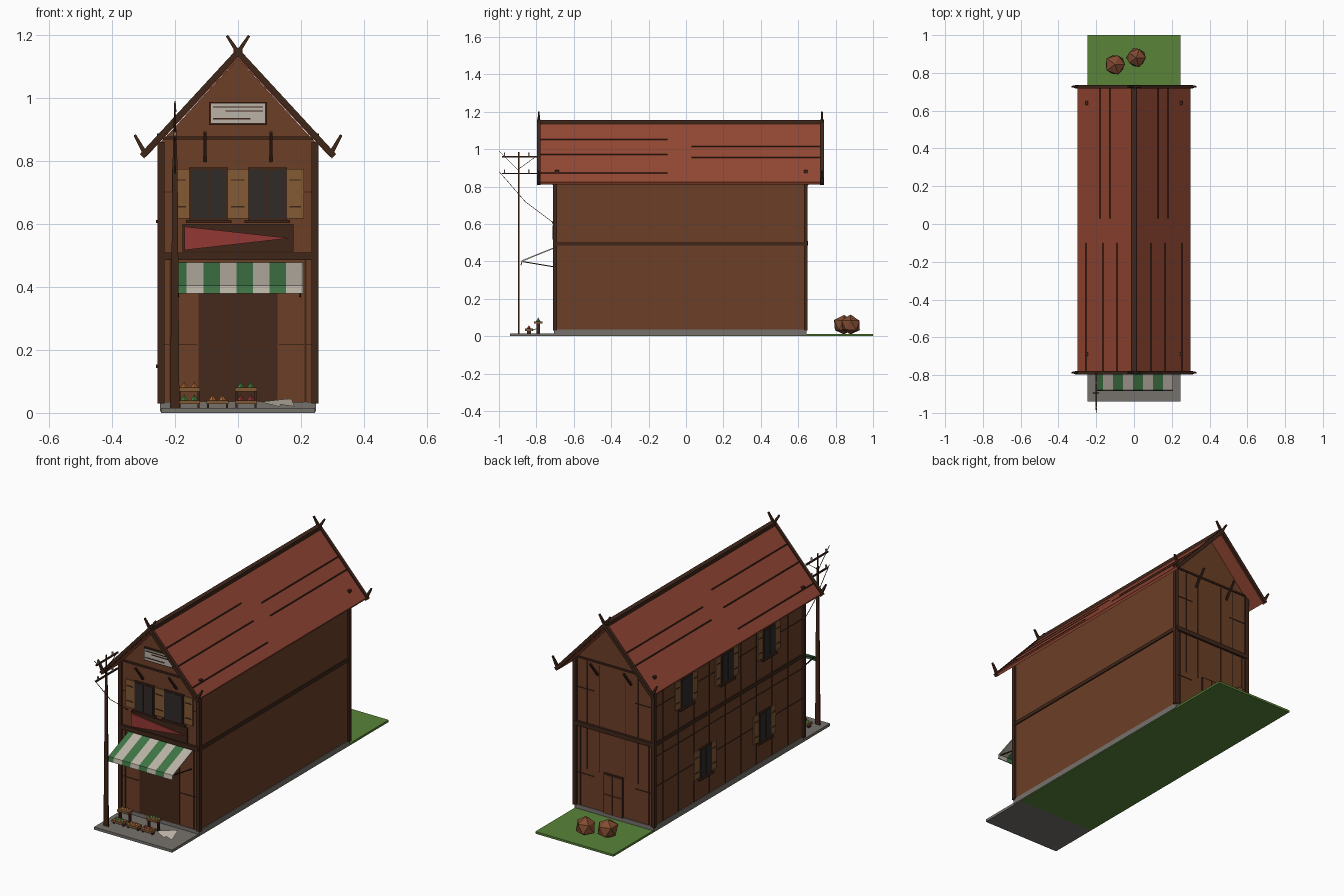
import bpy, bmesh, math, random
from mathutils import Vector

if "Cube" in bpy.data.objects:
    bpy.data.objects.remove(bpy.data.objects["Cube"])
random.seed(4)

COLORS = dict(wall=(.15, .05, .02), dark=(.05, .019, .01), roof=(.29, .062, .034), door=(.06, .022, .011),
              glass=(.028, .024, .022), shutter=(.23, .1, .035), red=(.29, .04, .035), green=(.05, .18, .06),
              cream=(.5, .45, .38), grass=(.1, .23, .04), stone=(.18, .165, .15), rock=(.22, .07, .03),
              leaf=(.06, .25, .05), orange=(.5, .15, .03))
MATS = {}
for n, c in COLORS.items():
    MATS[n] = bpy.data.materials.new(n)
    MATS[n].diffuse_color = (*c, 1)


def mesh(name, verts, faces, mat):
    me = bpy.data.meshes.new(name)
    me.from_pydata([tuple(v) for v in verts], [], faces)
    bm = bmesh.new()
    bm.from_mesh(me)
    bmesh.ops.recalc_face_normals(bm, faces=bm.faces)
    bm.to_mesh(me)
    bm.free()
    ob = bpy.data.objects.new(name, me)
    bpy.context.collection.objects.link(ob)
    me.materials.append(MATS[mat])
    return ob


def prism(name, pts, y0, y1, mat):
    """Extrude an (x, z) outline along y."""
    n = len(pts)
    verts = [(x, y, z) for y in (y0, y1) for x, z in pts]
    faces = [tuple(range(n)), tuple(range(n, 2 * n))]
    faces += [(i, (i + 1) % n, n + (i + 1) % n, n + i) for i in range(n)]
    return mesh(name, verts, faces, mat)


def box(name, x0, x1, y0, y1, z0, z1, mat):
    return prism(name, [(x0, z0), (x1, z0), (x1, z1), (x0, z1)], y0, y1, mat)


def beam(name, p, q, w, mat, w2=None):
    """Square bar from p to q, tapering from w to w2."""
    p, q = Vector(p), Vector(q)
    w2 = w if w2 is None else w2
    d = (q - p).normalized()
    s = d.cross(Vector((0, 1, 0)) if abs(d.y) < .9 else Vector((0, 0, 1))).normalized()
    t = d.cross(s)
    verts = [c + (s * a + t * b) * r / 2 for c, r in ((p, w), (q, w2))
             for a, b in ((-1, -1), (1, -1), (1, 1), (-1, 1))]
    faces = [(0, 1, 2, 3), (4, 5, 6, 7)] + [(i, (i + 1) % 4, 4 + (i + 1) % 4, 4 + i) for i in range(4)]
    return mesh(name, verts, faces, mat)


F, B, W = -.70, .64, .245      # front wall, back wall, half width


def panel(name, side, u0, u1, z0, z1, out, mat):
    """Slab fixed to the front, back or left wall."""
    if side == "front":
        return box(name, u0, u1, F - out, F + .005, z0, z1, mat)
    if side == "back":
        return box(name, u0, u1, B - .005, B + out, z0, z1, mat)
    return box(name, -W - out, -W + .005, u0, u1, z0, z1, mat)


def window(side, c, z0, z1, hw=.062, sh=.055):
    panel("window_frame", side, c - hw, c + hw, z0, z1, .008, "dark")
    for s in (-1, 1):
        a, b = sorted((c + s * .004, c + s * (hw - .007)))
        panel("window_pane", side, a, b, z0 + .008, z1 - .008, .011, "glass")
        a, b = sorted((c + s * hw, c + s * (hw + sh)))
        panel("window_shutter", side, a, b, z0 + .008, z1 - .006, .006, "shutter")
        for k in (.25, .75):
            z = z0 + (z1 - z0) * k
            panel("shutter_slat", side, a + .008, b - .01, z, z + .004, .009, "dark")
    panel("window_sill", side, c - hw - .01, c + hw + .01, z0 - .007, z0 + .003, .016, "dark")


# Ground and plinth
box("pavement", -W, W, -.94, -.65, 0, .015, "stone")
box("ground", -W, W, -.65, 1, 0, .012, "grass")
box("plinth", -.248, .248, -.705, .645, .005, .035, "stone")

# House body with gables
prism("house_body", [(-W, .03), (W, .03), (W, .86), (0, 1.125), (-W, .86)], F, B, "wall")

# Timber frame
for x in (-W, W):
    for y in (F, B):
        box("corner_post", x - .011, x + .011, y - .01, y + .01, .03, .86, "dark")
    box("side_beam", x - .007, x + .007, F, B, .485, .505, "dark")
for s in ("front", "back"):
    panel("floor_beam", s, -W, W, .485, .51, .012, "dark")
    panel("tie_beam", s, -W, W, .868, .878, .006, "dark")
    for sx in (-1, 1):
        for z in (.215, .245, .66, .7):
            a, b = sorted((sx * .13, sx * .235))
            if z in (.215, .7):
                panel("plank_seam", s, a, b, z, z + .004, .003, "dark")
        panel("wall_stud", s, sx * .215 - .003, sx * .215 + .003, .035, .485, .004, "dark")
for x in (-.15, -.07, .09, .17):
    panel("plank_seam", "back", x, x + .004, .25, .86, .003, "dark")
for i in range(9):
    y = F + .14 * (i + 1)
    panel("plank_seam", "left", y - .002, y + .002, .035, .82, .003, "dark")
for z in (.25, .42, .7):
    panel("plank_seam", "left", F, B, z, z + .004, .003, "dark")

# Roof slabs, ridge and battens
for s in (-1, 1):
    prism("roof_slope", [(0, 1.15), (s * .30, .825), (s * .293, .812), (0, 1.125)], -.785, .725, "roof")
    for y0, y1, k in ((-.78, -.1, .3), (-.78, -.1, .55), (-.78, -.1, .85), (.03, .72, .42), (.03, .72, .6)):
        x, z = s * .3 * k, 1.15 - .325 * k
        beam("roof_batten", (x, y0, z), (x, y1, z), .005, "dark")
    for y in (-.69, .64):
        beam("roof_peg", (s * .25, y - .01, .881), (s * .25, y + .01, .881), .014, "dark")
    # Barge boards with crossed tips and upturned eaves
    for y in (-.787, .727):
        beam("barge_board", (s * .305, y, .815), (-s * .006, y, 1.152), .019, "dark")
        beam("ridge_horn", (0, y, 1.145), (-s * .035, y, 1.198), .014, "dark", .008)
        beam("eave_horn", (s * .293, y, .82), (s * .328, y, .883), .016, "dark", .008)
    for y, o in ((F, -.07), (B, .07)):
        beam("gable_bracket", (s * .105, y, .80), (s * .105, y + o, .89), .01, "dark")
box("ridge_cap", -.014, .014, -.79, .73, 1.135, 1.155, "dark")

# Windows
for c in (-.093, .093):
    window("front", c, .61, .78)
for c in (.354, -.012, -.387):
    window("left", c, .61, .78, .055, .045)
for c in (.184, -.35):
    window("left", c, .15, .32, .055, .045)

# Gable vent
panel("vent_frame", "front", -.092, .092, .915, .988, .01, "dark")
panel("vent_board", "front", -.086, .086, .921, .982, .014, "cream")
for z, a, b in ((.932, -.08, .04), (.957, -.04, .08), (.97, -.08, .08)):
    panel("vent_slot", "front", a, b, z, z + .004, .017, "dark")

# Pennant signboard without lettering
panel("sign_board", "front", -.176, .176, .512, .6, .008, "dark")
prism("sign_pennant", [(-.17, .517), (.165, .555), (-.17, .592)], F - .014, F - .006, "red")

# Shop opening and back door
panel("shop_opening", "front", -.125, .125, .03, .44, .004, "door")
panel("door_frame", "back", -.055, .065, .03, .26, .007, "dark")
for a, b in ((-.049, .002), (.008, .059)):
    for z0, z1 in ((.035, .14), (.146, .252)):
        panel("door_leaf", "back", a, b, z0, z1, .01, "wall")

# Striped awning
edges = [-.197] + [-.163 + .0527 * i for i in range(8)]
for i, (a, b) in enumerate(zip(edges, edges[1:])):
    verts = [(x, y, z) for x in (a, b) for y, z in
             ((F, .478), (-.88, .405), (-.885, .38), (-.879, .379), (-.874, .4), (F, .471))]
    faces = [tuple(range(6)), tuple(range(6, 12))] + [(j, (j + 1) % 6, 6 + (j + 1) % 6, 6 + j) for j in range(6)]
    mesh("awning_stripe", verts, faces, "cream" if i % 2 else "green")
for x in (-.19, .198):
    beam("awning_brace", (x, F, .37), (x, -.88, .4), .005, "dark")

# Utility pole with cross arms and wires
prism("pole", [(-.216, .01), (-.186, .01), (-.192, .78), (-.199, .985), (-.203, .985), (-.208, .78)],
      -.897, -.891, "dark")
for z in (.87, .96):
    beam("pole_arm", (-.2, -.985, z), (-.2, -.79, z), .008, "dark")
    for y in (-.97, -.84):
        beam("insulator", (-.2, y, z), (-.2, y, z + .022), .007, "cream")
for p, q in (((-.2, -1, .99), (-.2, -.9, .89)), ((-.2, -.9, .89), (-.2, -.81, .955)),
             ((-.2, -.999, .88), (-.2, -.86, .72)), ((-.2, -.86, .72), (-.2, F, .6))):
    beam("wire", p, q, .0025, "dark")

# Produce crates in two stepped rows
for r, (y, z) in enumerate(((-.84, .028), (-.79, .068))):
    for j, x in enumerate((-.155, -.065, .025)):
        if r and j == 1:
            continue
        box("produce_crate", x - .035, x + .035, y - .022, y + .022, z, z + .012, "shutter")
        for s in (-1, 1):
            box("crate_leg", x + s * .03 - .003, x + s * .03 + .003, y - .01, y + .01, .01, z, "dark")
            bm = bmesh.new()
            bmesh.ops.create_cone(bm, segments=4, radius1=.012, radius2=0, depth=.02, cap_ends=True)
            me = bpy.data.meshes.new("produce")
            bm.to_mesh(me)
            bm.free()
            me.materials.append(MATS[("leaf", "orange", "red")[(j + r) % 3]])
            ob = bpy.data.objects.new("produce", me)
            ob.location = (x + s * .016, y, z + .021)
            bpy.context.collection.objects.link(ob)
for x0, x1, x2 in ((.08, .18, .17), (.07, .13, .16)):
    mesh("paper_sheet", [(x0, -.83, .035), (x1, -.85, .02), (x2, -.78, .045)], [(0, 1, 2)], "cream")

# Boulders on the grass
for x, y, r in ((-.1, .845, .058), (.012, .88, .054)):
    bm = bmesh.new()
    bmesh.ops.create_icosphere(bm, subdivisions=1, radius=r)
    for v in bm.verts:
        v.co *= random.uniform(.92, 1.1)
        v.co.z = max(v.co.z, -.048)
    me = bpy.data.meshes.new("boulder")
    bm.to_mesh(me)
    bm.free()
    me.materials.append(MATS["rock"])
    ob = bpy.data.objects.new("boulder", me)
    ob.location = (x, y, .058)
    bpy.context.collection.objects.link(ob)

for m in bpy.data.materials:
    if m.users and not m.is_grease_pencil:
        m.use_nodes = True
        m.node_tree.nodes["Principled BSDF"].inputs["Base Color"].default_value = m.diffuse_color
